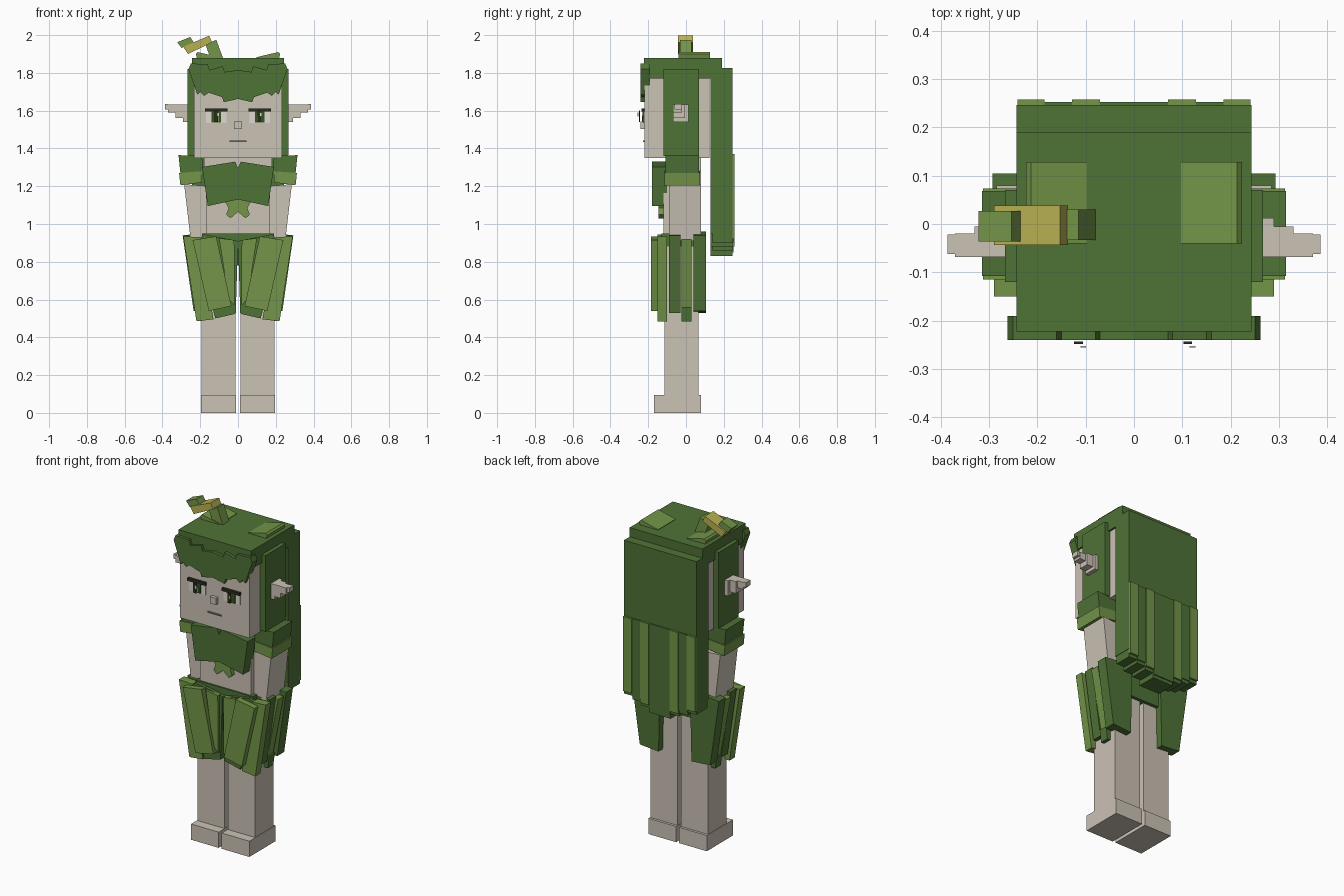
import bpy, bmesh


def material(name, hexcode):
    m = bpy.data.materials.new(name)
    rgb = [int(hexcode[i:i + 2], 16) / 255 for i in (0, 2, 4)]
    m.diffuse_color = [c / 12.92 if c < 0.04045 else ((c + 0.055) / 1.055) ** 2.4 for c in rgb] + [1]
    return m


DARK = material("dark green", "4F7236")
LIGHT = material("light green", "739548")
SKIN = material("skin", "CBC2B5")
YELLOW = material("yellow", "B8B052")
BROWN = material("dark brown", "2B2D22")
IRIS = material("deep green", "36531F")
WHITE = material("eye white", "E0DBD2")
GREY = material("mouth grey", "8F877E")


def prism(name, mat, pts, y0, y1, mirror=False):
    """Outline in x and z, extruded along y; optionally repeated on the other side."""
    for s in ((1, -1) if mirror else (1,)):
        bm = bmesh.new()
        a = [bm.verts.new((s * x, y0, z)) for x, z in pts]
        b = [bm.verts.new((s * x, y1, z)) for x, z in pts]
        bm.faces.new(a)
        bm.faces.new(b[::-1])
        n = len(pts)
        for i in range(n):
            j = (i + 1) % n
            bm.faces.new((a[i], b[i], b[j], a[j]))
        bmesh.ops.recalc_face_normals(bm, faces=bm.faces[:])
        me = bpy.data.meshes.new(name)
        bm.to_mesh(me)
        bm.free()
        me.materials.append(mat)
        suffix = ("_right" if s > 0 else "_left") if mirror else ""
        bpy.context.collection.objects.link(bpy.data.objects.new(name + suffix, me))


def box(name, mat, x0, x1, y0, y1, z0, z1, mirror=False):
    prism(name, mat, [(x0, z0), (x1, z0), (x1, z1), (x0, z1)], y0, y1, mirror)


# Feet and legs
box("foot", SKIN, 0.01, 0.195, -0.17, 0.08, 0, 0.095, True)
box("leg", SKIN, 0.012, 0.192, -0.113, 0.065, 0.095, 0.88, True)

# Torso, neck and arms
box("torso", SKIN, -0.17, 0.17, -0.12, 0.08, 0.86, 1.3)
box("neck", SKIN, -0.18, 0.18, -0.1, 0.08, 1.28, 1.37)
prism("arm", SKIN, [(0.15, 1.2), (0.285, 1.21), (0.25, 0.91), (0.14, 0.91)], -0.09, 0.08, True)
prism("sleeve", DARK, [(0.185, 1.26), (0.305, 1.27), (0.315, 1.365), (0.19, 1.355)], -0.108, 0.068, True)
prism("sleeve_trim", LIGHT, [(0.19, 1.22), (0.305, 1.205), (0.312, 1.27), (0.19, 1.28)], -0.115, 0.073, True)

# Chest wrap and light leaves below it
prism("chest_wrap", DARK, [(0, 1.295), (0.015, 1.33), (0.19, 1.302), (0.16, 1.095), (0, 1.13)], -0.18, -0.1, True)
prism("chest_leaf", LIGHT, [(0, 1.14), (0.075, 1.13), (0.05, 1.085), (0.062, 1.05), (0.04, 1.03), (0, 1.065)],
      -0.145, -0.1, True)
prism("chest_side_leaf", LIGHT, [(0.13, 1.13), (0.165, 1.13), (0.16, 1.1), (0.14, 1.1)], -0.14, -0.1, True)

# Skirt: waist and overlapping leaf panels
box("skirt_waist", DARK, -0.19, 0.19, -0.13, 0.085, 0.78, 0.95)
prism("skirt_front_under", DARK, [(0, 0.91), (0.18, 0.945), (0.225, 0.9), (0.12, 0.5), (0.012, 0.525)],
      -0.15, -0.115, True)
prism("skirt_front_leaf", LIGHT, [(0.115, 0.935), (0.24, 0.915), (0.155, 0.54), (0.035, 0.565)],
      -0.185, -0.12, True)
prism("skirt_inner_leaf", LIGHT, [(0.02, 0.915), (0.1, 0.925), (0.05, 0.6), (0.018, 0.57)],
      -0.165, -0.14, True)
prism("skirt_side_front", DARK, [(0.15, 0.945), (0.275, 0.94), (0.215, 0.53), (0.12, 0.53)], -0.09, -0.03, True)
prism("skirt_side_leaf", LIGHT, [(0.17, 0.92), (0.285, 0.92), (0.215, 0.56), (0.13, 0.56)], -0.024, 0.03, True)
prism("skirt_side_tip", DARK, [(0.13, 0.56), (0.225, 0.56), (0.215, 0.485), (0.13, 0.495)], -0.024, 0.03, True)
prism("skirt_front_side", LIGHT, [(0.2, 0.93), (0.29, 0.935), (0.22, 0.485), (0.13, 0.495)], -0.15, -0.1, True)
prism("skirt_back", DARK, [(0.1, 0.96), (0.293, 0.94), (0.235, 0.54), (0.11, 0.53)], 0.04, 0.105, True)

# Head and ears
box("head", SKIN, -0.232, 0.232, -0.22, 0.125, 1.35, 1.8)
for x0, x1, y1, z0 in ((0.23, 0.29, 0.012, 1.54), (0.29, 0.33, -0.005, 1.56),
                       (0.33, 0.37, -0.02, 1.59)):
    box("ear", SKIN, x0, x1, -0.068, y1, z0, 1.632, True)
box("ear_tip", SKIN, 0.37, 0.386, -0.062, -0.022, 1.605, 1.635, True)

# Hair: cap, sides, back and fringe
box("hair_cap", DARK, -0.243, 0.243, -0.222, 0.19, 1.77, 1.88)
box("hair_side", DARK, 0.225, 0.267, -0.12, 0.07, 1.36, 1.82, True)
box("hair_back", DARK, -0.243, 0.243, 0.13, 0.246, 0.95, 1.825)
prism("fringe", DARK, [(0, 1.815), (0.07, 1.805), (0.08, 1.835), (0.15, 1.815), (0.16, 1.845), (0.25, 1.85),
                       (0.262, 1.82), (0.215, 1.685), (0.2, 1.7), (0.18, 1.678), (0.155, 1.695),
                       (0.085, 1.672), (0.075, 1.645), (0, 1.662)], -0.24, -0.19, True)

# Strands hanging down the back, raised light strips over dark ones
for x0, x1, bottom, light in ((0, 0.07, 0.83, False), (0.07, 0.128, 0.86, True),
                              (0.128, 0.185, 0.88, False), (0.185, 0.241, 0.9, True)):
    box("hair_strand", DARK, x0, x1, 0.14 if light else 0.13, 0.246, bottom, 0.97, True)
    if light:
        box("hair_strip", LIGHT, x0, x1, 0.24, 0.258, bottom + 0.02, 1.37, True)
    else:
        box("hair_strip_low", DARK, x0, x1, 0.24, 0.252, bottom + 0.02, 1.37, True)

# Leaves and flower on top of the head
prism("top_leaf", LIGHT, [(0.097, 1.87), (0.215, 1.87), (0.223, 1.9), (0.213, 1.91), (0.097, 1.883)],
      -0.04, 0.128, True)
prism("flower_stem", LIGHT, [(-0.145, 1.875), (-0.08, 1.88), (-0.115, 1.975), (-0.172, 1.95)], -0.033, 0.03)
prism("flower_petal", YELLOW, [(-0.265, 1.9), (-0.137, 1.962), (-0.153, 1.997), (-0.29, 1.938)], -0.043, 0.038)
prism("flower_tip", LIGHT, [(-0.298, 1.932), (-0.235, 1.962), (-0.253, 1.99), (-0.322, 1.962)], -0.036, 0.027)

# Face
box("eye_white", WHITE, 0.06, 0.17, -0.225, -0.219, 1.535, 1.6, True)
box("eye_iris", IRIS, 0.09, 0.14, -0.23, -0.224, 1.537, 1.6, True)
box("eye_glow", LIGHT, 0.1, 0.113, -0.233, -0.229, 1.542, 1.575, True)
box("eyebrow", BROWN, 0.055, 0.175, -0.236, -0.219, 1.595, 1.612, True)
for c in (-0.115, 0.111):
    box("pupil", BROWN, c - 0.009, c + 0.009, -0.248, -0.243, 1.54, 1.6)
    box("eye_sparkle", WHITE, c + 0.004, c + 0.016, -0.256, -0.252, 1.57, 1.59)
box("nose", SKIN, -0.02, 0.02, -0.24, -0.219, 1.502, 1.542)
box("mouth", GREY, -0.045, 0.045, -0.228, -0.219, 1.434, 1.441)
